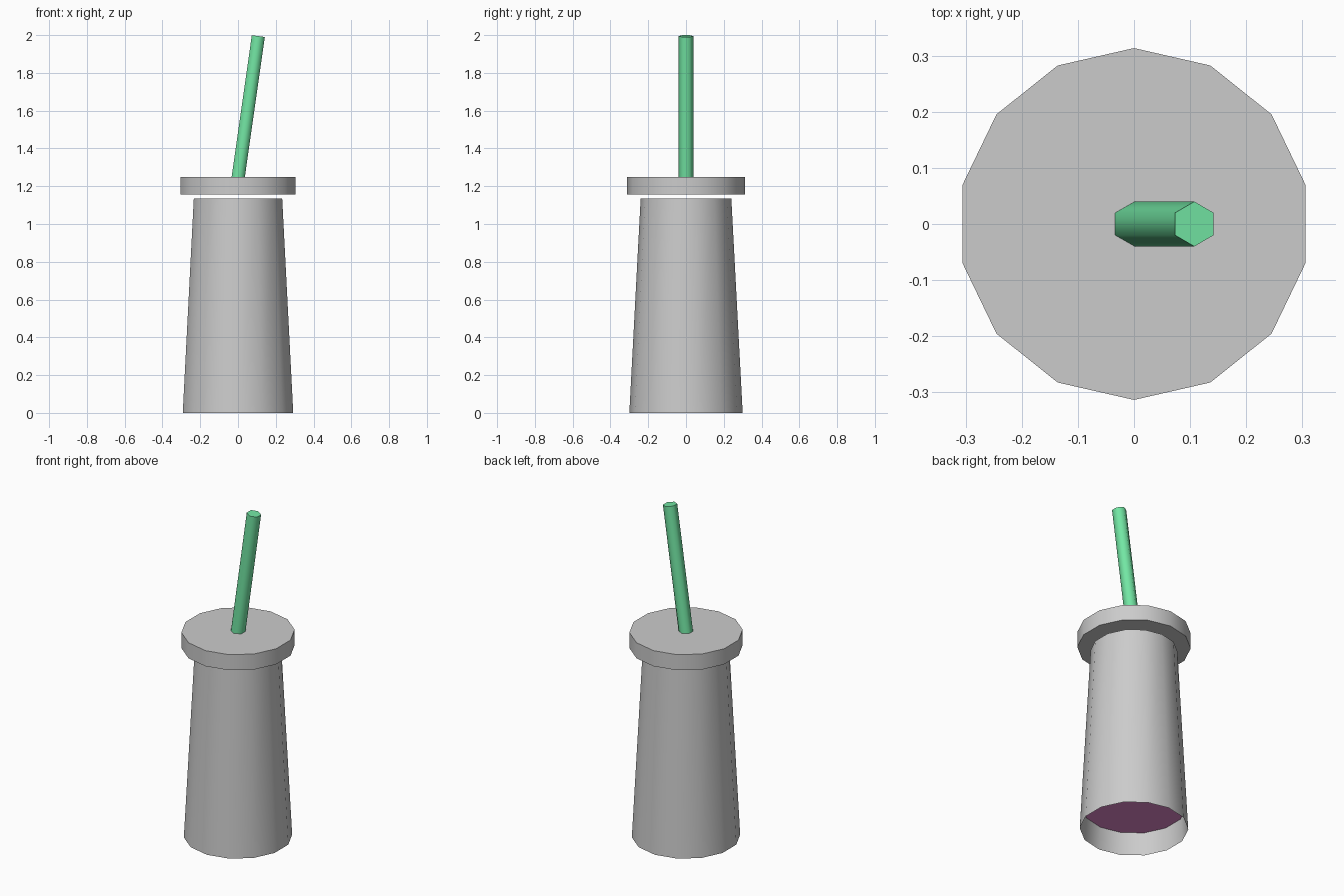
import bpy
import bmesh
from math import sin, cos, tan, pi, radians

if "Cube" in bpy.data.objects:
    bpy.data.objects.remove(bpy.data.objects["Cube"])


def material(name, rgb):
    mat = bpy.data.materials.new(name)
    mat.diffuse_color = (*rgb, 1)
    mat.use_nodes = True
    mat.node_tree.nodes["Principled BSDF"].inputs["Base Color"].default_value = mat.diffuse_color
    return mat


def frustum(name, sides, r_bottom, r_top, z0, z1, caps=True, mat=None):
    """Upright tapered prism with a corner on the +y axis, smooth sides and sharp caps."""
    bm = bmesh.new()
    rings = []
    for r, z in ((r_bottom, z0), (r_top, z1)):
        rings.append([bm.verts.new((-r * sin(2 * pi * i / sides),
                                    r * cos(2 * pi * i / sides), z))
                      for i in range(sides)])
    low, high = rings
    for i in range(sides):
        j = (i + 1) % sides
        bm.faces.new((low[i], low[j], high[j], high[i]))
    if caps:
        bm.faces.new(low[::-1])
        bm.faces.new(high)
    mesh = bpy.data.meshes.new(name)
    bm.to_mesh(mesh)
    bm.free()
    obj = bpy.data.objects.new(name, mesh)
    bpy.context.collection.objects.link(obj)
    if mat:
        mesh.materials.append(mat)
    bpy.ops.object.select_all(action='DESELECT')
    obj.select_set(True)
    bpy.context.view_layer.objects.active = obj
    bpy.ops.object.shade_smooth_by_angle(angle=radians(65))
    return obj


green = material("straw_green", (0.17, 0.79, 0.37))
purple = material("drink_purple", (0.75, 0.25, 0.6))

# Cup wall, open underneath
frustum("cup_wall", 14, 0.30, 0.24, 0, 1.135, caps=False)

# Drink filling the cup, its base recessed above the rim
frustum("drink", 14, 0.289, 0.243, 0.137, 1.0, mat=purple)

# Lid floating just above the cup
frustum("lid", 14, 0.3135, 0.3135, 1.155, 1.25)

# Six-sided straw leaning towards +x, rooted inside the lid
tilt = radians(8.1)
straw = frustum("straw", 6, 0.04, 0.04, 0, 0.833, mat=green)
straw.rotation_euler.y = tilt
straw.location = (0.0015 - 0.08 * tan(tilt), 0, 1.17)
